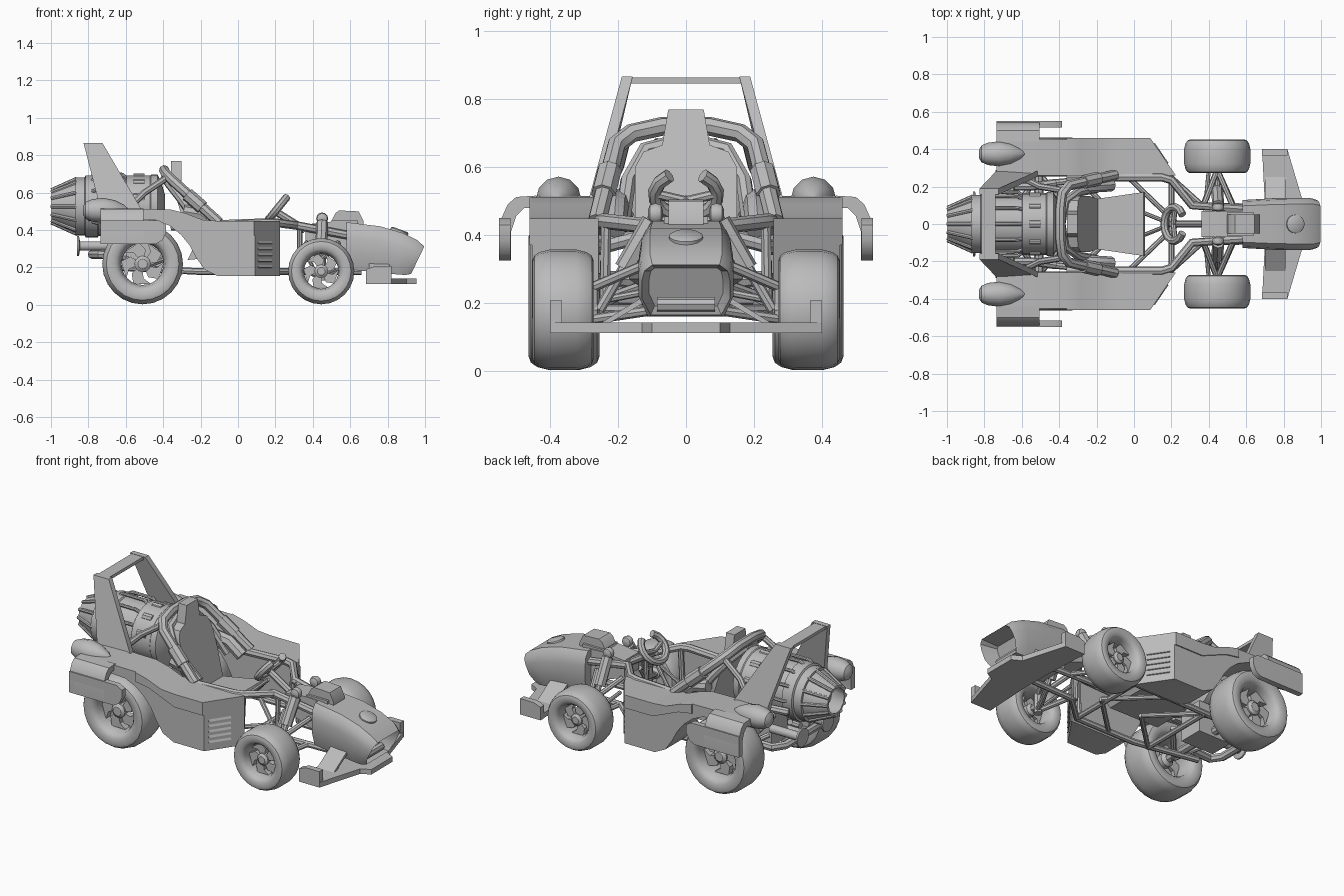
import bpy, bmesh, math
from mathutils import Vector, Matrix

cube = bpy.data.objects.get("Cube")
if cube:
    bpy.data.objects.remove(cube)

grey = bpy.data.materials.new("grey_paint")
grey.use_nodes = True
grey.diffuse_color = (0.5, 0.5, 0.5, 1)
grey.node_tree.nodes["Principled BSDF"].inputs["Base Color"].default_value = (0.5, 0.5, 0.5, 1)


def finish(name, bm, mirror=False):
    """Turn a bmesh into one object, or a mirrored pair."""
    for side in ("_far", "_near") if mirror else ("",):
        if side == "_near":
            bmesh.ops.scale(bm, vec=(1, -1, 1), verts=bm.verts)
        bmesh.ops.recalc_face_normals(bm, faces=bm.faces)
        for f in bm.faces:
            f.smooth = True
        for e in bm.edges:
            e.smooth = len(e.link_faces) == 2 and e.calc_face_angle(0) < 0.6
        mesh = bpy.data.meshes.new(name)
        bm.to_mesh(mesh)
        mesh.materials.append(grey)
        bpy.context.collection.objects.link(bpy.data.objects.new(name + side, mesh))
    bm.free()


def prism(plane, pts, a, b):
    """Extrude a 2D outline along the axis missing from plane."""
    place = {"xz": lambda p, d: (p[0], d, p[1]), "yz": lambda p, d: (d, p[0], p[1]),
             "xy": lambda p, d: (p[0], p[1], d)}[plane]
    return loft([[place(p, d) for p in pts] for d in (a, b)])


def box(name, x, y, z):
    finish(name, prism("xy", [(x[0], y[0]), (x[1], y[0]), (x[1], y[1]), (x[0], y[1])], *z))


def both(half):
    """Complete a symmetric outline from its +y half."""
    return half + [(-y, z) for y, z in reversed(half)]


def loft(rings, closed=False):
    bm = bmesh.new()
    vs = [[bm.verts.new(p) for p in ring] for ring in rings]
    n = len(vs[0])
    for k in range(len(vs) if closed else len(vs) - 1):
        a, b = vs[k], vs[(k + 1) % len(vs)]
        for i in range(n):
            j = (i + 1) % n
            bm.faces.new((a[i], a[j], b[j], b[i]))
    if not closed:
        bm.faces.new(vs[0])
        bm.faces.new(vs[-1])
    return bm


def lathe(profile, centre, axis="x", n=20, closed=False):
    """Revolve (radius, offset) pairs about an axis through centre."""
    rings = []
    for r, t in profile:
        ang = [2 * math.pi * i / n for i in range(n)]
        flat = [(r * math.cos(a), r * math.sin(a)) for a in ang]
        rings.append([Vector(centre) + Vector((t, u, v) if axis == "x" else (u, t, v)) for u, v in flat])
    return loft(rings, closed)


def tube(name, pts, r, mirror=False):
    cu = bpy.data.curves.new(name, "CURVE")
    cu.dimensions = "3D"
    cu.bevel_depth, cu.bevel_resolution, cu.use_fill_caps = r, 2, True
    sp = cu.splines.new("POLY")
    sp.points.add(len(pts) - 1)
    for p, q in zip(sp.points, pts):
        p.co = (*q, 1)
    ob = bpy.data.objects.new(name, cu)
    mesh = bpy.data.meshes.new_from_object(ob)
    bm = bmesh.new()
    bm.from_mesh(mesh)
    bpy.data.objects.remove(ob)
    bpy.data.curves.remove(cu)
    bpy.data.meshes.remove(mesh)
    finish(name, bm, mirror)


# Wheels: rounded tyre with dished rim, hub and five swept spokes
def wheel(name, x, R, y0, y1):
    w, c = y1 - y0, (x, y0, R + 0.003)
    tyre = [(.52, .35), (.56, .14), (.62, .06), (.68, .03), (.82, .0), (.9, .03), (.96, .12), (1, .28), (1, .72), (.96, .88),
            (.9, .97), (.82, 1), (.68, .97), (.62, .94), (.56, .86), (.52, .65)]
    finish(name + "_tyre", lathe([(r * R, t * w) for r, t in tyre], c, "y", 24, True), True)
    finish(name + "_hub", lathe([(.1 * R, .25 * w), (.2 * R, .35 * w), (.2 * R, .72 * w), (.12 * R, .78 * w)], c, "y", 12), True)
    for k in range(5):
        blade = []
        for r, turn in ((.1, 0), (.36, .1), (.54, .5), (.54, 1.35), (.36, 1), (.14, .95)):
            a = k * math.tau / 5 + turn
            blade.append((x + r * R * math.cos(a), c[2] + r * R * math.sin(a)))
        finish(f"{name}_spoke_{k + 1}", prism("xz", blade, y0 + .5 * w, y0 + .68 * w), True)


wheel("rear_wheel", -.51, .216, .255, .463)
wheel("front_wheel", .445, .177, .272, .452)
tube("rear_axle", [(-.51, -.36, .218), (-.51, .36, .218)], .025)

# Side pods with a wheel arch, slanted front end, raised upper band and louvres
slant_at, slant_dir = Vector((.09, .455, 0)), Vector((.19, .13, 0)).normalized()
top_edge = [(-.36, .51), (-.28, .49), (-.19, .455), (-.1, .448), (.23, .448)]
pod = ([(-.735, .515)] + top_edge + [(.23, .155), (-.11, .155), (-.18, .19), (-.225, .255), (-.26, .32), (-.305, .375), (-.36, .42),
       (-.43, .452), (-.735, .47)])
band = top_edge + [(.23, .37), (-.1, .37), (-.27, .44), (-.36, .455)]
for name, outline, a, b in (("side_pod", pod, .258, .453), ("side_pod_band", band, .45, .46)):
    bm = prism("xz", outline, a, b)
    cut = bmesh.ops.bisect_plane(bm, geom=bm.verts[:] + bm.edges[:] + bm.faces[:],
                                 plane_co=slant_at, plane_no=slant_dir, clear_outer=True)
    bmesh.ops.holes_fill(bm, edges=[e for e in cut["geom_cut"] if isinstance(e, bmesh.types.BMEdge)])
    finish(name, bm, True)
for k in range(5):
    bm = bmesh.new()
    bmesh.ops.create_cube(bm, size=1, matrix=Matrix.Translation((.139, .374, .205 + k * .032))
                          @ Matrix.Rotation(math.atan2(-.19, .13), 4, "Z") @ Matrix.Rotation(.4, 4, "X")
                          @ Matrix.Diagonal((.13, .016, .016, 1)))
    finish(f"louvre_{k + 1}", bm, True)

# Rear fenders and the bullet lamps on top
finish("rear_fender", prism("yz", [(.44, .516), (.5, .512), (.525, .49), (.545, .445), (.55, .4), (.55, .325), (.515, .325),
                                   (.515, .41), (.5, .455), (.475, .48), (.44, .48)], -.735, -.505), True)
finish("fender_plate", prism("xz", [(-.735, .325), (-.44, .325), (-.405, .345), (-.385, .385), (-.385, .43), (-.42, .45), (-.735, .45)],
                             .517, .55), True)
finish("bullet_lamp", lathe([(.02, -.25), (.045, -.235), (.06, -.2), (.067, -.14), (.055, -.08), (.03, -.03), (.004, 0)],
                            (-.58, .375, .505), "x", 12), True)

# Rear wing: leaning side plates and crossbar
bm = prism("xz", [(-.826, .866), (-.725, .866), (-.51, .5), (-.51, .44), (-.74, .44), (-.74, .53)], 0, .032)
for v in bm.verts:
    v.co.y += .157 + (.866 - max(v.co.z, .5)) * .27
finish("wing_plate", bm, True)
box("wing_bar", (-.815, -.74), (-.165, .165), (.846, .864))

# Jet engine: casing, tapered nozzle with ribs, pipes and blocks
E = (0, 0, .527)
finish("engine_casing", lathe([(.1, -.87), (.155, -.87), (.155, -.82), (.166, -.815), (.166, -.75), (.158, -.745), (.158, -.6),
                               (.165, -.595), (.165, -.47), (.17, -.465), (.17, -.43), (.13, -.41), (.06, -.39)], E, "x", 24))
finish("engine_nozzle", lathe([(.13, -.8), (.148, -.86), (.088, -.998), (.074, -.998), (.1, -.9), (.04, -.88)], E, "x", 12))


def around(x, r, a):
    return (x, r * math.cos(a), E[2] + r * math.sin(a))


for k in range(12):
    a = k * math.tau / 12
    tube(f"nozzle_rib_{k + 1}", [around(-.998, .086, a), around(-.86, .148, a)], .011)
for k in range(9):
    a = math.pi * (k - 1) / 6
    tube(f"engine_pipe_{k + 1}", [around(-.78, .16, a), around(-.76, .172, a), around(-.62, .17, a), around(-.6, .155, a)], .01)
for k in range(5):
    a = math.pi * (k + .5) / 5
    tube(f"engine_block_{k + 1}", [around(-.56, .153, a), around(-.5, .153, a)], .022)
for k, z in enumerate((.4, .52)):
    tube(f"engine_mount_{k + 1}", [(-.66, .12, z), (-.66, .27, z - .04)], .022, True)
tube("engine_side_pipe", [(-.8, .17, .47), (-.72, .2, .48), (-.55, .2, .46), (-.42, .22, .42)], .022, True)

# Exhausts and rear bumper
finish("exhaust", lathe([(.03, -.86), (.055, -.86), (.055, -.85), (.025, -.845), (.025, -.65)], (0, .12, .315), "x", 14), True)
tube("rear_bumper", [(-.6, -.22, .26), (-.74, -.24, .27), (-.78, -.18, .27), (-.78, .18, .27), (-.74, .24, .27), (-.6, .22, .26)], .024)
box("rear_gearbox", (-.62, -.4), (-.075, .075), (.18, .37))

# Seat: cushion widening to the front, leaning back and headrest
bm = prism("xz", [(-.27, .24), (.03, .27), (.06, .31), (.05, .335), (-.24, .3)], -.172, .172)
for v in bm.verts:
    v.co.y *= .72 + .28 * (v.co.x + .27) / .33
finish("seat_base", bm)
bm = prism("yz", both([(.13, .28), (.15, .45), (.15, .6), (.125, .645), (.07, .665), (.052, .77)]), -.03, .025)
for v in bm.verts:
    v.co.x += -.21 - (min(v.co.z, .66) - .28) * .31
finish("seat_back", bm)
tube("shoulder_pad", [(-.29, .2, .5), (-.2, .205, .485), (-.12, .21, .42)], .036, True)

# Roll hoop and cockpit tubes
hoop = [(-.1, .262, .44), (-.2, .24, .53), (-.35, .205, .665), (-.385, .16, .7), (-.395, .07, .72)]
tube("roll_hoop", hoop + [(x, -y, z) for x, y, z in reversed(hoop)], .028)
tube("hoop_collar", [(-.19, .243, .52), (-.27, .225, .59)], .037, True)
tube("hoop_brace", [(-.38, .18, .68), (-.5, .2, .6), (-.6, .25, .5)], .018, True)
tube("inner_hoop", [(-.2, .19, .42), (-.3, .17, .56), (-.37, .12, .65), (-.39, 0, .68)], .024, True)
tube("cockpit_rail", [(-.36, .25, .42), (.15, .25, .44), (.2, .235, .44), (.31, .1, .425), (.6, .08, .37)], .023, True)
tube("floor_rail", [(-.62, .2, .2), (-.2, .245, .178), (.2, .245, .178), (.36, .1, .178), (.66, .09, .178)], .018, True)
tube("rail_post", [(.19, .24, .18), (.2, .235, .44)], .016, True)
tube("front_post", [(.33, .1, .18), (.33, .09, .43)], .014, True)
for k, x in enumerate((-.3, .2)):
    tube(f"floor_crossbar_{k + 1}", [(x, -.245, .178), (x, .245, .178)], .016)
for k, x in enumerate((-.3, -.02)):
    tube(f"floor_diagonal_{k + 1}", [(x, .24, .178), (x + .25, 0, .178)], .014, True)

# Steering wheel with an open top, and its column
arc = [math.pi * (.82 - 1.64 * k / 12) for k in range(13)]
grip = [(.215 - .06 * math.cos(a), .092 * math.sin(a), .52 - .065 * math.cos(a)) for a in arc]
tube("steering_wheel", [(x - .11 * (z - .52), y, z) for x, y, z in grip], .021)
tube("steering_column", [(.2, 0, .5), (.36, 0, .4)], .02)
tube("steering_spoke", [(.21, 0, .5), (.22, .085, .52)], .014, True)
tube("column_strut", [(.05, .06, .3), (.2, 0, .44)], .011, True)

# Nose cone with a framed intake, a crossbar inside it and a cap
rings = []
for xt, xb, w, zt, zb in ((.58, .58, .128, .442, .19), (.76, .74, .138, .42, .175), (.88, .85, .14, .385, .163),
                          (.96, .895, .14, .345, .16), (.996, .925, .13, .312, .165)):
    half = [(.8, 0), (1, .33), (1, .68), (.94, .88), (.76, 1)]
    rings.append([(xb + (xt - xb) * h, w * u, zb + (zt - zb) * h) for u, h in both(half)])
bm = loft(rings)
bmesh.ops.recalc_face_normals(bm, faces=bm.faces)
bm.normal_update()
front = max((f for f in bm.faces if len(f.verts) > 4), key=lambda f: f.calc_center_median().x)
bmesh.ops.inset_region(bm, faces=[front], thickness=.022)
bmesh.ops.translate(bm, verts=front.verts, vec=(-.1, 0, .01))
finish("nose_cone", bm)
tube("intake_bar", [(.89, -.085, .195), (.89, .085, .195)], .022)
bm = lathe([(.05, -.008), (.05, .006), (.04, .012)], (0, 0, 0), "x", 16)
bmesh.ops.transform(bm, verts=bm.verts, matrix=Matrix.Translation((.863, 0, .392)) @ Matrix.Rotation(-1.22, 4, "Y"))
finish("nose_cap", bm)
finish("front_hood", prism("xz", [(.36, .33), (.6, .24), (.6, .44), (.5, .445), (.36, .43)], -.07, .07))
finish("hood_scoop", prism("xz", [(.49, .43), (.52, .49), (.54, .505), (.645, .5), (.67, .45), (.67, .42)], -.052, .052))
box("scoop_base", (.5, .64), (-.065, .065), (.42, .455))

# Front wing with end plates and sloping winglets
finish("front_wing", prism("xy", [(.685, .4), (.82, .4), (.9, .13), (.955, .1), (.955, -.1), (.9, -.13), (.82, -.4), (.685, -.4),
                                  (.7, -.1), (.7, .1)], .112, .142))
finish("wing_end_plate", prism("xz", [(.685, .112), (.685, .19), (.73, .207), (.82, .207), (.82, .112)], .365, .4), True)
finish("winglet", prism("yz", [(.1, .235), (.25, .142), (.23, .138), (.1, .215)], .7, .81), True)

# Front suspension: wishbones, spring units and upright
for k, x in enumerate((.365, .535)):
    tube(f"upper_arm_{k + 1}", [(x, .08, .33), (.445, .29, .24)], .015, True)
    tube(f"lower_arm_{k + 1}", [(x, .09, .18), (.445, .29, .15)], .015, True)
tube("front_upright", [(.445, .28, .13), (.445, .28, .25)], .025, True)
tube("front_stub_axle", [(.445, .26, .18), (.445, .36, .18)], .022, True)
tube("steering_rod", [(.38, .08, .24), (.4, .29, .2)], .011, True)
tube("spring_unit", [(.45, .1, .44), (.445, .18, .3)], .032, True)
tube("spring_rod", [(.45, .085, .47), (.445, .255, .18)], .016, True)
finish("spring_cap", lathe([(.012, -.022), (.027, -.016), (.032, 0), (.027, .016), (.012, .022)], (.45, .09, .462), "y", 12), True)

# Rear suspension arms
for k, x in enumerate((-.36, -.62)):
    tube(f"rear_arm_{k + 1}", [(x, .1, .26), (-.51, .27, .2)], .016, True)
